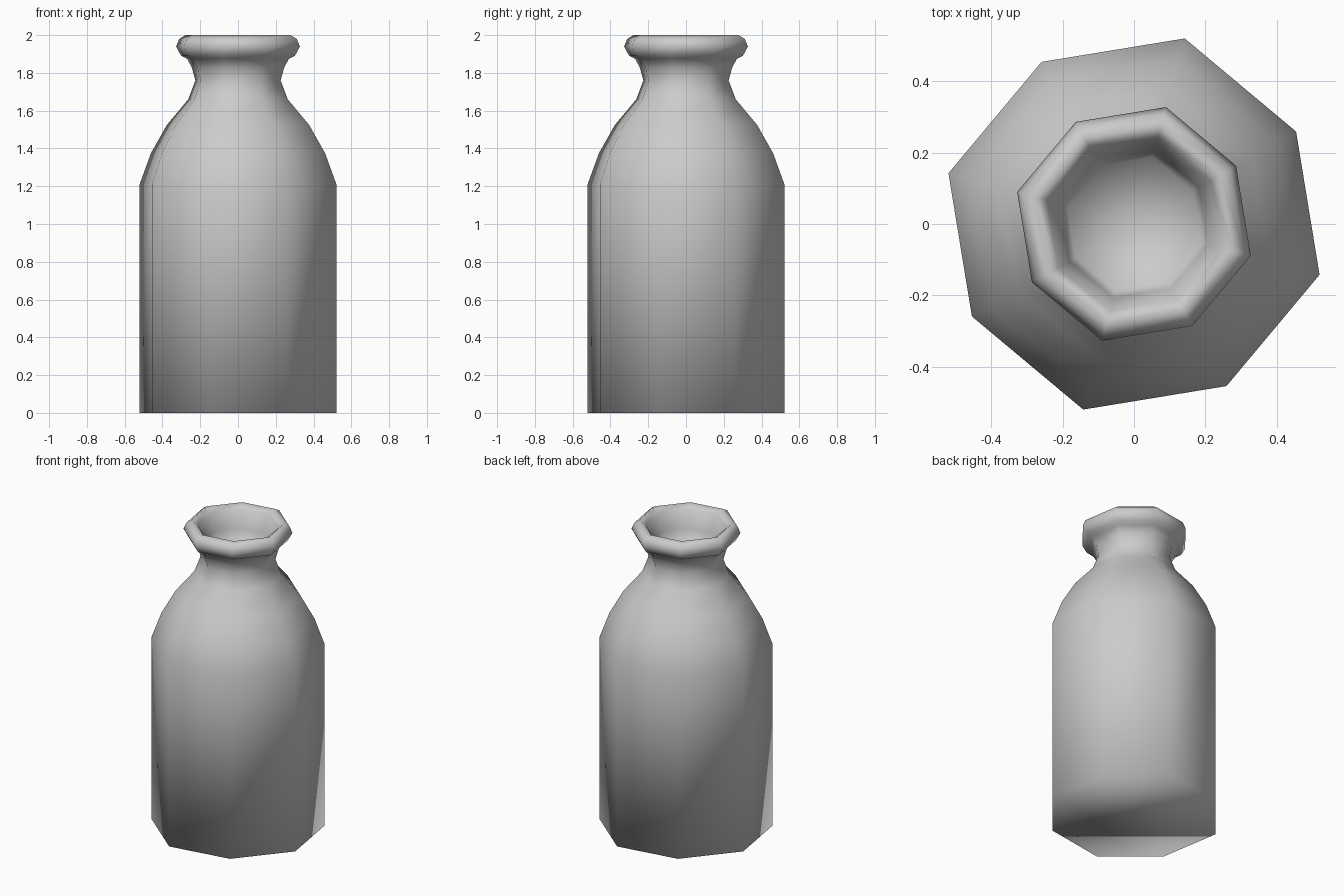
import bpy, bmesh, math

cube = bpy.data.objects.get("Cube")
if cube:
    bpy.data.objects.remove(cube, do_unlink=True)

# One plain grey material
grey = bpy.data.materials.new("plain grey")
grey.use_nodes = True
colour = (0.6, 0.6, 0.6, 1)
grey.diffuse_color = colour
grey.node_tree.nodes["Principled BSDF"].inputs["Base Color"].default_value = colour

SIDES = 8
TURN = math.radians(29.7)

# Profile (radius, height): body, shoulder, neck, rolled lip, inside of the mouth
profile = [
    (0.54, 0.0), (0.54, 1.21), (0.478, 1.375), (0.39, 1.525),
    (0.273, 1.66), (0.234, 1.76), (0.254, 1.83), (0.28, 1.875),
    (0.312, 1.89), (0.34, 1.94), (0.322, 1.98), (0.288, 2.0),
    (0.253, 1.97), (0.215, 1.86), (0.195, 1.76),
]


def ring(bm, radius, height):
    """Octagon whose alternate corners sit slightly closer in."""
    verts = []
    for i in range(SIDES):
        a = TURN + math.tau * i / SIDES
        r = radius * (0.97 if i % 2 == 0 else 1)
        verts.append(bm.verts.new((r * math.cos(a), r * math.sin(a), height)))
    return verts


bm = bmesh.new()
rings = [ring(bm, r, z) for r, z in profile]
for low, high in zip(rings, rings[1:]):
    for i in range(SIDES):
        j = (i + 1) % SIDES
        bm.faces.new((low[i], low[j], high[j], high[i]))

# Base and the floor inside the mouth
bm.faces.new(rings[0][::-1])
floor = bm.faces.new(rings[-1])
bmesh.ops.poke(bm, faces=[floor])
for face in bm.faces:
    face.smooth = True

mesh = bpy.data.meshes.new("bottle")
bm.to_mesh(mesh)
bm.free()
mesh.materials.append(grey)
bottle = bpy.data.objects.new("bottle", mesh)
bpy.context.collection.objects.link(bottle)
